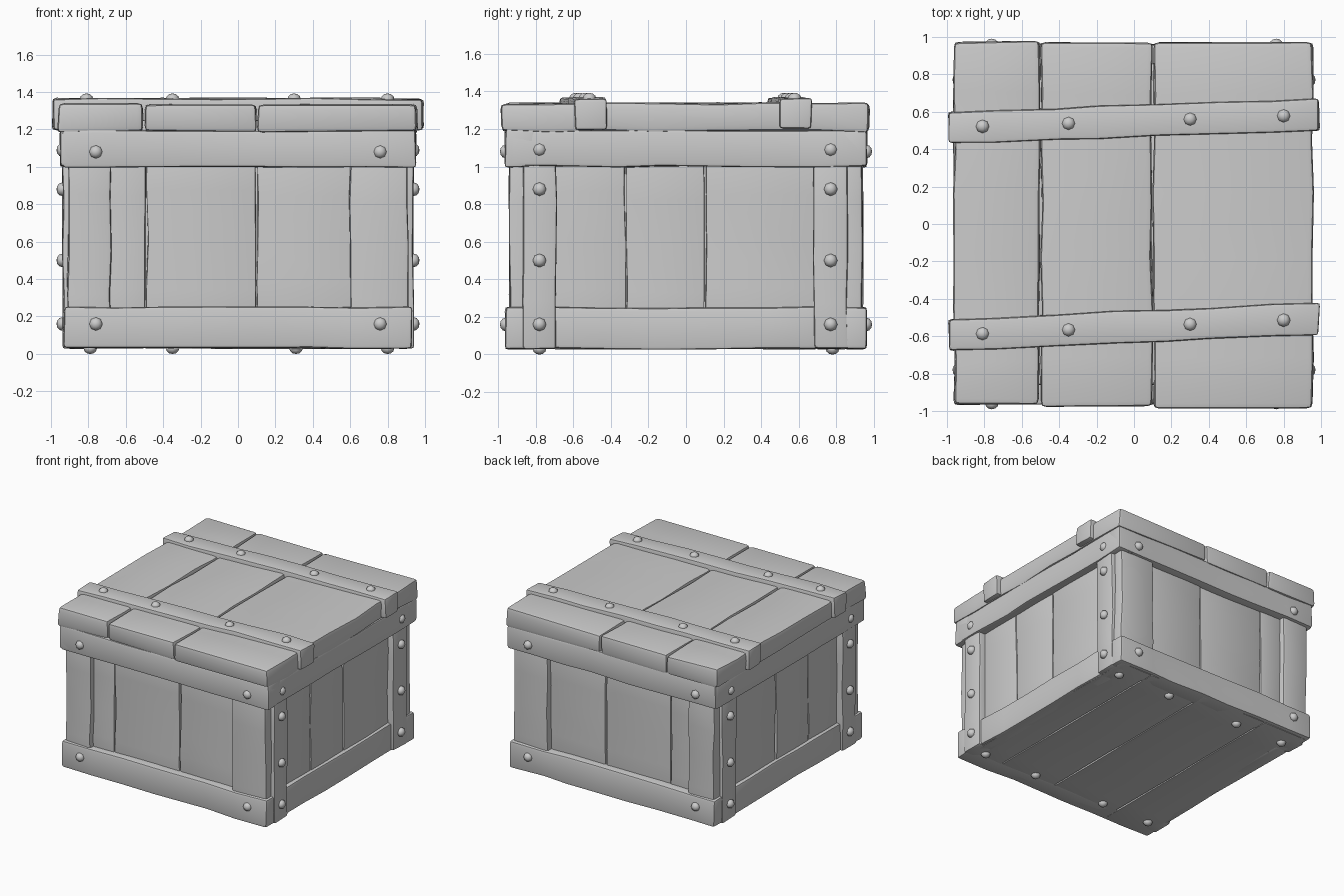
import bpy, bmesh, math, random
from mathutils import Vector, Matrix

random.seed(7)
cube = bpy.data.objects.get("Cube")
if cube:
    bpy.data.objects.remove(cube, do_unlink=True)

mat = bpy.data.materials.new("worn grey")
mat.use_nodes = True
GREY = (0.6, 0.6, 0.6, 1)
mat.diffuse_color = GREY
mat.node_tree.nodes["Principled BSDF"].inputs["Base Color"].default_value = GREY


def finish(bm, name, angle=50):
    bmesh.ops.recalc_face_normals(bm, faces=bm.faces)
    mesh = bpy.data.meshes.new(name)
    bm.to_mesh(mesh)
    bm.free()
    mesh.materials.append(mat)
    ob = bpy.data.objects.new(name, mesh)
    bpy.context.collection.objects.link(ob)
    bpy.ops.object.select_all(action="DESELECT")
    ob.select_set(True)
    bpy.context.view_layer.objects.active = ob
    bpy.ops.object.shade_smooth_by_angle(angle=math.radians(angle))
    return ob


def board(name, x, y, z, bevel=0.015, wear=0.006, shear=0.0):
    """Rough-hewn board spanning the given ranges, sliced along its length."""
    size = Vector((x[1] - x[0], y[1] - y[0], z[1] - z[0]))
    centre = Vector((x[0] + x[1], y[0] + y[1], z[0] + z[1])) / 2
    bm = bmesh.new()
    bmesh.ops.create_cube(bm, size=1)
    bmesh.ops.scale(bm, vec=size, verts=bm.verts)
    axis = max(range(3), key=lambda i: size[i])
    cuts = int(size[axis] / 0.3)
    for i in range(1, cuts + 1):
        normal = Vector((0, 0, 0))
        normal[axis] = 1
        where = normal * (size[axis] * (i / (cuts + 1) - 0.5 + random.uniform(-0.03, 0.03)))
        bmesh.ops.bisect_plane(bm, geom=bm.verts[:] + bm.edges[:] + bm.faces[:],
                               plane_co=where, plane_no=normal)
    for v in bm.verts:
        v.co += Vector([random.uniform(-wear, wear) for _ in range(3)])
        v.co.y += shear * v.co.x
    bm.normal_update()
    edges = [e for e in bm.edges if e.calc_face_angle(0) > 0.9]
    bmesh.ops.bevel(bm, geom=edges, offset=bevel, segments=2, profile=0.6, affect="EDGES")
    bmesh.ops.translate(bm, vec=centre, verts=bm.verts)
    return finish(bm, name)


def rivet(name, place, direction):
    """Low faceted dome pointing along direction."""
    bm = bmesh.new()
    bmesh.ops.create_uvsphere(bm, u_segments=8, v_segments=6, radius=0.036)
    bmesh.ops.scale(bm, vec=(1, 1, 0.85), verts=bm.verts)
    turn = Vector((0, 0, 1)).rotation_difference(Vector(direction)).to_matrix().to_4x4()
    bmesh.ops.transform(bm, matrix=Matrix.Translation(place) @ turn, verts=bm.verts)
    return finish(bm, name)


def row(name, cuts, make, gap=0.004):
    """Run make(name, range) for each board between neighbouring cuts."""
    for i, (a, b) in enumerate(zip(cuts, cuts[1:])):
        make(f"{name}_{i + 1}", (a + gap, b - gap))


# Solid core behind the boards
board("core", (-0.86, 0.86), (-0.86, 0.86), (0.06, 1.25), wear=0)

# Floor and lid boards run front to back
X_CUTS = (-0.9, -0.5, 0.1, 0.61, 0.9)
row("floor_board", X_CUTS, lambda n, r: board(n, r, (-0.93, 0.93), (0.03, 0.1), 0.006, 0.002))
fronts = {"lid_board_1": -0.965, "lid_board_2": -0.975, "lid_board_3": -0.985}
row("lid_board", (-0.965, -0.5, 0.1, 0.96),
    lambda n, r: board(n, r, (fronts[n], 0.975), (1.185, 1.337), 0.028, 0.007))

# Front and back: panel boards, posts, bottom rail and lid band
for side, s in (("front", -1), ("back", 1)):
    def depth(a, b):
        return tuple(sorted((s * a, s * b)))
    row(side + "_panel", (-0.7, -0.49, 0.1, 0.62),
        lambda n, r: board(n, r, depth(0.8, 0.895), (0.1, 1.1), 0.008, 0.006))
    board(side + "_right_post", (-0.91, -0.68), depth(0.8, 0.94), (0.05, 1.1), 0.02)
    board(side + "_left_post", (0.6, 0.91), depth(0.8, 0.94), (0.05, 1.1), 0.02)
    board(side + "_bottom_rail", (-0.93, 0.93), depth(0.8, 0.96), (0.03, 0.25), 0.02, 0.005)
    board(side + "_lid_band", (-0.94, 0.95), depth(0.8, 0.962), (1.0, 1.195), 0.018, 0.005)
    for x in (-0.76, 0.76):
        for z in (0.16, 1.08):
            rivet(side + "_rivet", (x, s * 0.96, z), (0, s, 0))
    for x in (-0.79, -0.35, 0.31, 0.8):
        rivet("floor_rivet", (x, s * 0.78, 0.03), (0, 0, -1))

# Left and right: panel boards, posts, bottom rail and lid band
for side, s in (("right", -1), ("left", 1)):
    def depth(a, b):
        return tuple(sorted((s * a, s * b)))
    row(side + "_panel", (-0.71, -0.32, 0.1, 0.7),
        lambda n, r: board(n, depth(0.8, 0.885), r, (0.1, 1.1), 0.008, 0.006))
    board(side + "_bottom_rail", depth(0.8, 0.915), (-0.72, 0.7), (0.03, 0.25), 0.018)
    board(side + "_lid_band", depth(0.8, 0.95), (-0.96, 0.95), (1.0, 1.195), 0.018, 0.005)
    for end, y in (("front", -0.78), ("back", 0.77)):
        board(f"{side}_{end}_side_post", depth(0.8, 0.937), (y - 0.09, y + 0.09),
              (0.03, 1.05), 0.018)
        for z in (0.16, 0.5, 0.88, 1.09):
            rivet(side + "_rivet", (s * 0.94, y, z), (s, 0, 0))

# Two slightly slanted straps across the lid, with rivets
for name, y, slant in (("front_strap", -0.55, 0.045), ("back_strap", 0.55, 0.035)):
    board(name, (-0.99, 0.99), (y - 0.085, y + 0.085), (1.2, 1.365), 0.018, 0.006, slant)
    for x in (-0.81, -0.35, 0.3, 0.8):
        rivet("lid_rivet", (x, y + slant * x, 1.362), (0, 0, 1))
